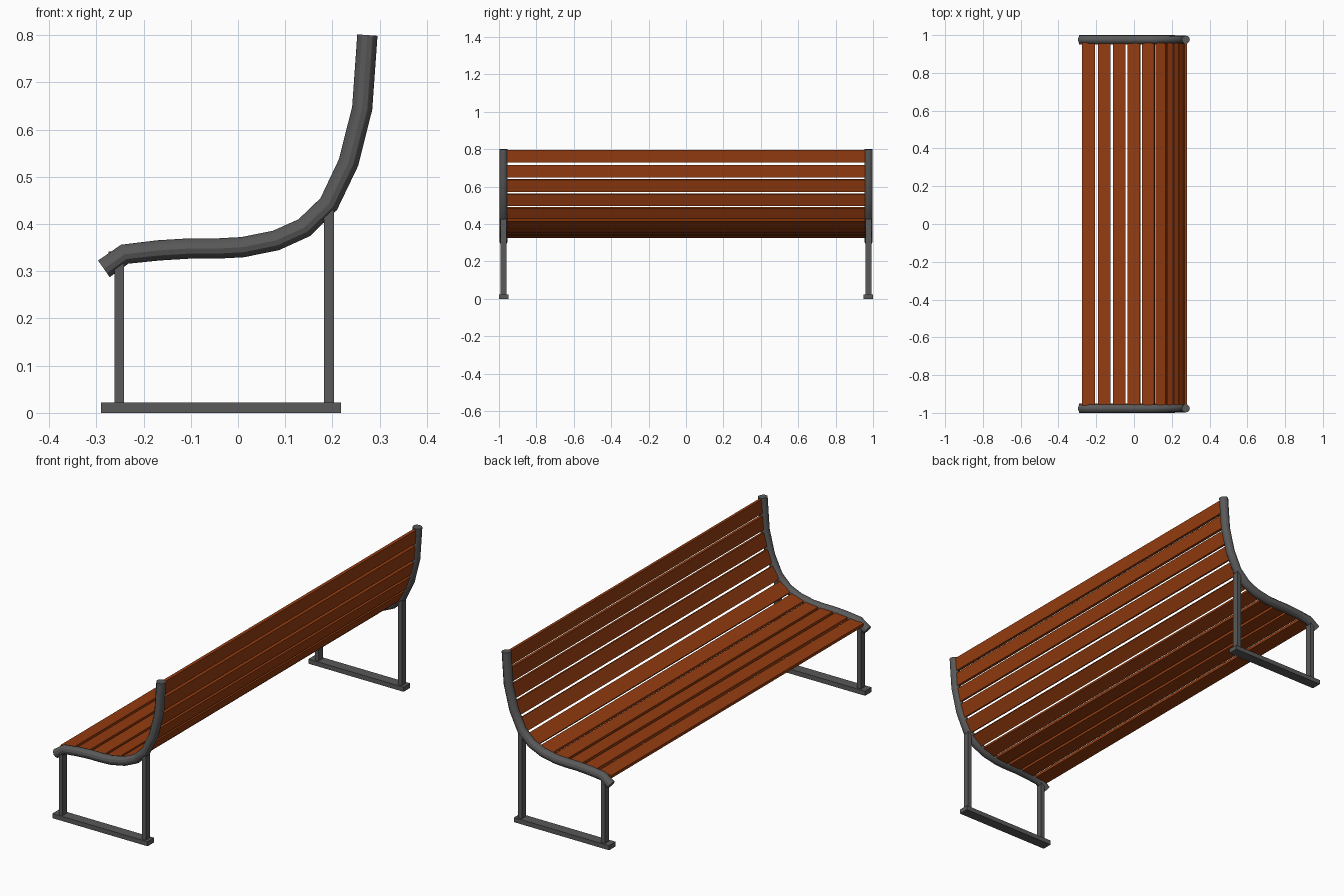
import bpy
from mathutils import Vector

if "Cube" in bpy.data.objects:
    bpy.data.objects.remove(bpy.data.objects["Cube"])


def material(name, color):
    m = bpy.data.materials.new(name)
    m.diffuse_color = color
    m.use_nodes = True
    m.node_tree.nodes["Principled BSDF"].inputs["Base Color"].default_value = m.diffuse_color
    return m


METAL = material("dark_metal", (0.1, 0.1, 0.1, 1))
WOOD = material("wood", (0.3, 0.045, 0.005, 1))

# Side profile shared by the tubes and the slats (x, z)
PATH = [Vector(p) for p in [
    (-0.284, 0.305), (-0.24, 0.336), (-0.17, 0.344), (-0.105, 0.348),
    (-0.045, 0.348), (0.01, 0.351), (0.08, 0.365), (0.14, 0.392),
    (0.192, 0.442), (0.234, 0.53), (0.263, 0.645), (0.274, 0.8)]]
SIDE_Y = 0.976


def box(name, center, size, mat, angle=0.0):
    bpy.ops.mesh.primitive_cube_add(size=1, location=center)
    ob = bpy.context.object
    ob.name = name
    ob.scale = size
    ob.rotation_euler = (0, -angle, 0)
    ob.data.materials.append(mat)
    return ob


def tube(name, y):
    cu = bpy.data.curves.new(name, 'CURVE')
    cu.dimensions = '3D'
    cu.bevel_depth = 0.0215
    cu.bevel_resolution = 4
    cu.use_fill_caps = True
    sp = cu.splines.new('POLY')
    sp.points.add(len(PATH) - 1)
    for pt, p in zip(sp.points, PATH):
        pt.co = (p.x, y, p.y, 1)
    cu.materials.append(METAL)
    ob = bpy.data.objects.new(name, cu)
    bpy.context.collection.objects.link(ob)
    bpy.ops.object.select_all(action='DESELECT')
    ob.select_set(True)
    bpy.context.view_layer.objects.active = ob
    bpy.ops.object.convert(target='MESH')
    bpy.ops.object.shade_smooth_by_angle()


def along(dist):
    """Point at a distance along the profile, measured from the top."""
    pts = PATH[::-1]
    for a, b in zip(pts, pts[1:]):
        length = (b - a).length
        if dist <= length:
            return a.lerp(b, dist / length)
        dist -= length
    return pts[-1]


# End frames: bent tube, two legs and a foot bar
for side, s in (("near", -1), ("far", 1)):
    tube(f"{side}_side_tube", s * SIDE_Y)
    y = s * 0.975
    box(f"{side}_foot_bar", (-0.036, y, 0.011), (0.508, 0.05, 0.022), METAL)
    box(f"{side}_front_leg", (-0.2515, y, 0.173), (0.021, 0.032, 0.302), METAL)
    box(f"{side}_back_leg", (0.1925, y, 0.226), (0.021, 0.032, 0.408), METAL)

# Slats spaced evenly down the back and along the seat
for i in range(10):
    d = 0.038 + i * 0.079
    a, b = along(d + 0.033), along(d - 0.033)
    c = (a + b) / 2
    t = b - a
    angle = Vector((1, 0)).angle_signed(t) * -1
    box(f"slat_{i + 1}", (c.x, 0, c.y), (0.066, 1.92, 0.015), WOOD, angle)

# Front edge slat sits nearly level over the bend
box("front_slat", (-0.24, 0, 0.337), (0.068, 1.92, 0.015), WOOD, 0.09)
